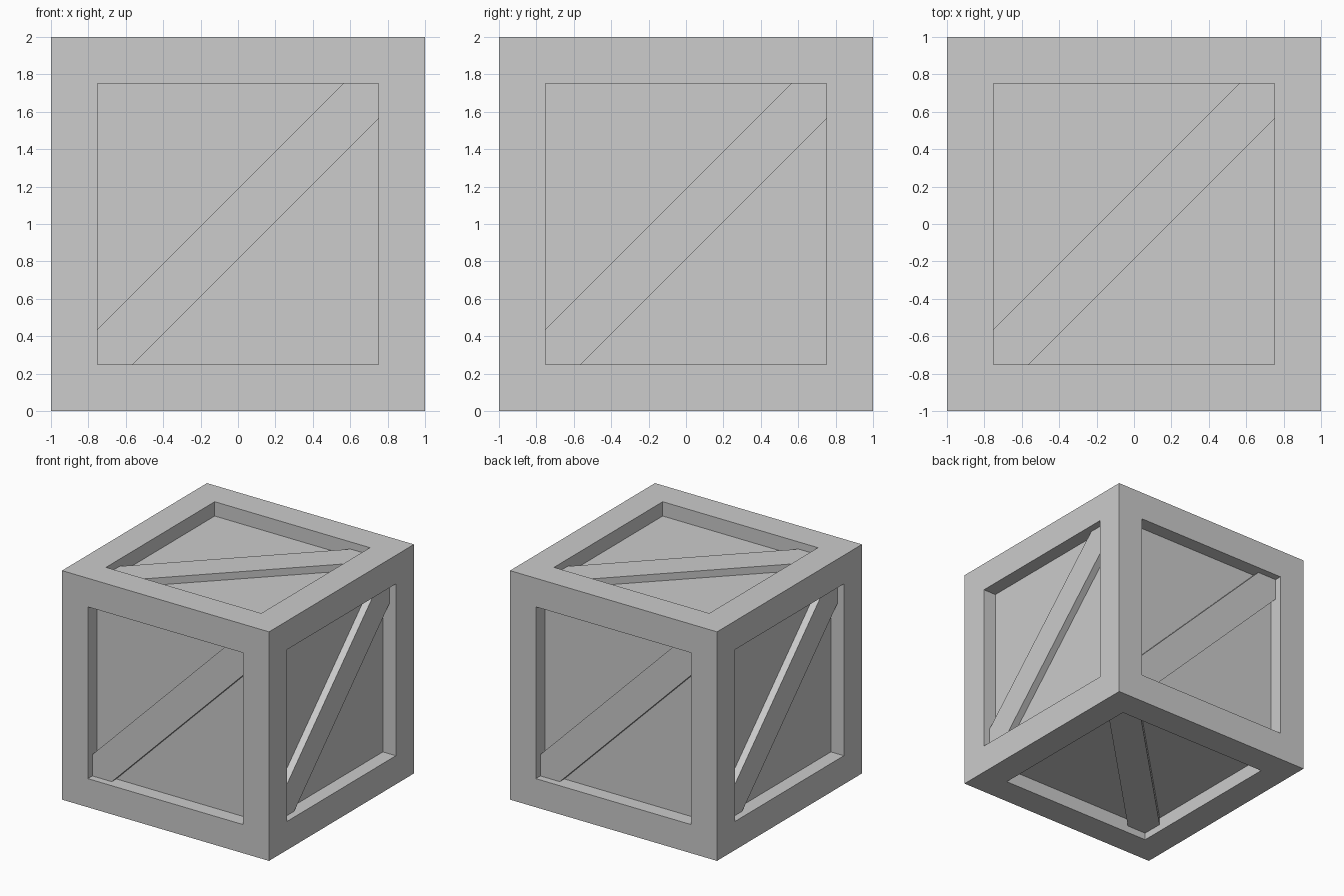
import bpy
import bmesh
from mathutils import Matrix, Vector

HALF = 1.0       # half the crate size
OPEN = 0.75      # half the panel opening
CUT = 0.5625     # where the brace edges meet the opening
PANEL = 0.875    # panel distance from the centre
BRACE = 0.9375   # brace distance from the centre

cube = bpy.data.objects.get("Cube")
if cube:
    bpy.data.objects.remove(cube, do_unlink=True)

grey = bpy.data.materials.new("light_grey")
grey.use_nodes = True
colour = (0.604, 0.604, 0.604, 1)
grey.diffuse_color = colour
grey.node_tree.nodes["Principled BSDF"].inputs["Base Color"].default_value = colour


def add_object(name, bm):
    bmesh.ops.recalc_face_normals(bm, faces=bm.faces)
    mesh = bpy.data.meshes.new(name)
    bm.to_mesh(mesh)
    bm.free()
    mesh.materials.append(grey)
    obj = bpy.data.objects.new(name, mesh)
    bpy.context.collection.objects.link(obj)
    obj.location.z = HALF


# Crate body: a cube whose six sides are inset, then sunk to form the panels
bm = bmesh.new()
bmesh.ops.create_cube(bm, size=2 * HALF)
sides = bm.faces[:]
bmesh.ops.inset_individual(bm, faces=sides, thickness=HALF - OPEN, use_even_offset=True)
for side in sides:
    inward = side.normal * (PANEL - HALF)
    panel = bmesh.ops.extrude_discrete_faces(bm, faces=[side])["faces"][0]
    bmesh.ops.translate(bm, verts=panel.verts, vec=inward)
add_object("crate_body", bm)


def add_brace(name, normal, up):
    """Diagonal plank, lower left to upper right as seen from outside."""
    n, v = Vector(normal), Vector(up)
    turn = Matrix((v.cross(n), v, n)).transposed()
    outline = [(-OPEN, -OPEN), (-CUT, -OPEN), (OPEN, CUT),
               (OPEN, OPEN), (CUT, OPEN), (-OPEN, -CUT)]
    bm = bmesh.new()
    face = bm.faces.new([bm.verts.new(turn @ Vector((x, y, PANEL))) for x, y in outline])
    top = bmesh.ops.extrude_face_region(bm, geom=[face])["geom"]
    bmesh.ops.translate(bm, vec=n * (BRACE - PANEL),
                        verts=[g for g in top if isinstance(g, bmesh.types.BMVert)])
    add_object(name, bm)


# Diagonal braces, one per side
add_brace("front_brace", (0, -1, 0), (0, 0, 1))
add_brace("back_brace", (0, 1, 0), (0, 0, 1))
add_brace("left_brace", (1, 0, 0), (0, 0, 1))
add_brace("right_brace", (-1, 0, 0), (0, 0, 1))
add_brace("top_brace", (0, 0, 1), (0, 1, 0))
add_brace("bottom_brace", (0, 0, -1), (1, 0, 0))
